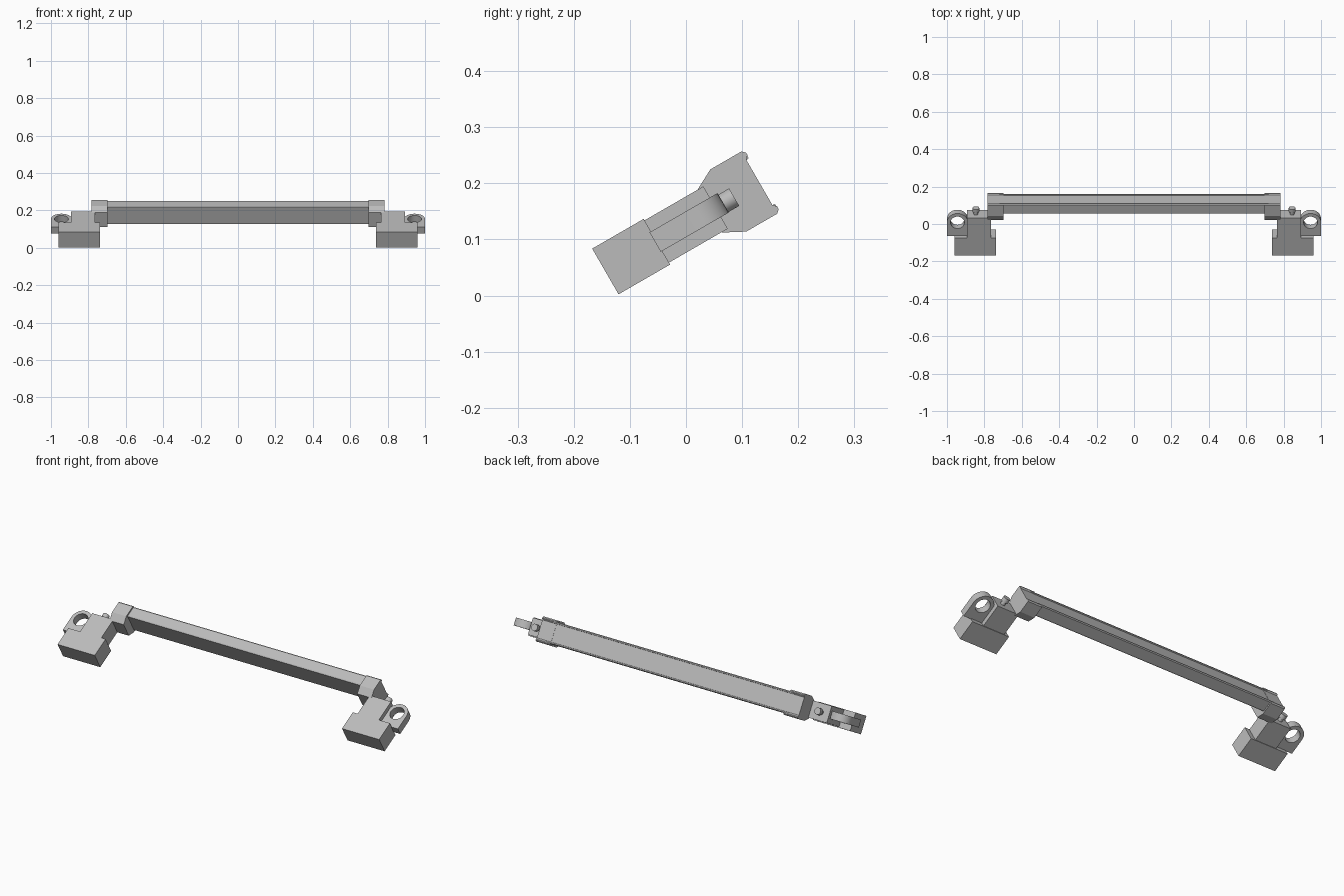
import bpy, bmesh, math
from mathutils import Matrix, Vector

cube = bpy.data.objects.get("Cube")
if cube:
    bpy.data.objects.remove(cube)

grey = bpy.data.materials.new("light grey")
grey.use_nodes = True
grey.diffuse_color = (0.5, 0.5, 0.5, 1)
grey.node_tree.nodes["Principled BSDF"].inputs["Base Color"].default_value = (0.5, 0.5, 0.5, 1)

# Everything is laid out upright, then leaned back about the x axis
LEAN = Matrix.Rotation(math.radians(30), 4, 'X')


def finish(name, bm):
    bmesh.ops.recalc_face_normals(bm, faces=bm.faces)
    bm.transform(LEAN)
    mesh = bpy.data.meshes.new(name)
    bm.to_mesh(mesh)
    bm.free()
    mesh.materials.append(grey)
    obj = bpy.data.objects.new(name, mesh)
    bpy.context.collection.objects.link(obj)
    return obj


def prism(name, points, offset):
    """Extrude a closed outline of 3D points by an offset."""
    bm = bmesh.new()
    face = bm.faces.new([bm.verts.new(p) for p in points])
    new = bmesh.ops.extrude_face_region(bm, geom=[face])["geom"]
    bmesh.ops.translate(bm, vec=Vector(offset),
                        verts=[v for v in new if isinstance(v, bmesh.types.BMVert)])
    return finish(name, bm)


def box(name, x, y, z):
    corners = [(x[0], y[0], z[0]), (x[1], y[0], z[0]), (x[1], y[1], z[0]), (x[0], y[1], z[0])]
    return prism(name, corners, (0, 0, z[1] - z[0]))


def bar(name, half, x0, x1):
    """Extrude along x a section whose lower half mirrors its upper half."""
    mid = 0.109
    section = [(y, mid + h) for y, h in half] + [(y, mid - h) for y, h in reversed(half)]
    return prism(name, [(x0, y, z) for y, z in section], (x1 - x0, 0, 0))


def smooth(obj):
    bpy.ops.object.select_all(action='DESELECT')
    obj.select_set(True)
    bpy.context.view_layer.objects.active = obj
    bpy.ops.object.shade_smooth_by_angle(angle=math.radians(30))


def ear(name, s):
    """Flat lug with a rounded end and a round hole, bridged as loops."""
    cx, cy, r, hole, n = 0.944, 0.084, 0.056, 0.037, 32
    bm = bmesh.new()
    rings = []
    for z in (0.09, 0.13):
        outer, inner = [], []
        for i in range(n):
            a = 2 * math.pi * i / n
            c, d = math.cos(a), math.sin(a)
            if d >= 0:
                ox, oy = c * r, d * r
            else:
                # lower half follows the square root of the lug
                k = min(r / max(abs(c), 1e-6), cy / -d)
                ox, oy = c * k, d * k
            outer.append([ox, oy])
            inner.append((c * hole, d * hole))
        # snap the nearest points to the square corners
        for sx in (-1, 1):
            near = min(outer, key=lambda p: (p[0] - sx * r) ** 2 + (p[1] + cy) ** 2)
            near[0], near[1] = sx * r, -cy
        for loop in (outer, inner):
            rings.append([bm.verts.new((s * (cx + p[0]), cy + p[1], z)) for p in loop])
    lo_out, lo_in, hi_out, hi_in = rings
    for a, b in ((lo_out, lo_in), (hi_out, hi_in), (lo_out, hi_out), (lo_in, hi_in)):
        for i in range(n):
            j = (i + 1) % n
            bm.faces.new((a[i], a[j], b[j], b[i]))
    smooth(finish(name, bm))


def cylinder(name, x, y0, y1, radius):
    ring = [(x + radius * math.cos(math.pi * i / 8), y0, 0.109 + radius * math.sin(math.pi * i / 8))
            for i in range(16)]
    smooth(prism(name, ring, (0, y1 - y0, 0)))


# Long grip bar with thin lips along its back edges
bar("grip_bar", [(0.157, 0.053), (0.163, 0.056), (0.214, 0.056), (0.219, 0.052),
                 (0.219, 0.047), (0.213, 0.046)], -0.72, 0.72)

for side, s in (("left", 1), ("right", -1)):
    # Collar around each end of the bar
    bar(side + "_end_cap", [(0.112, 0.044), (0.150, 0.064), (0.214, 0.064), (0.220, 0.058),
                            (0.220, 0.053), (0.214, 0.046)], s * 0.697, s * 0.782)
    # Foot and the arm that carries the bar
    box(side + "_foot", sorted((s * 0.738, s * 0.96)), (-0.103, 0.003), (0.062, 0.156))
    box(side + "_arm", sorted((s * 0.765, s * 0.892)), (0.0, 0.124), (0.066, 0.153))
    # Mounting lug and pin
    ear(side + "_mounting_ear", s)
    cylinder(side + "_pin_stem", s * 0.845, 0.12, 0.145, 0.012)
    cylinder(side + "_pin_head", s * 0.845, 0.14, 0.162, 0.018)
